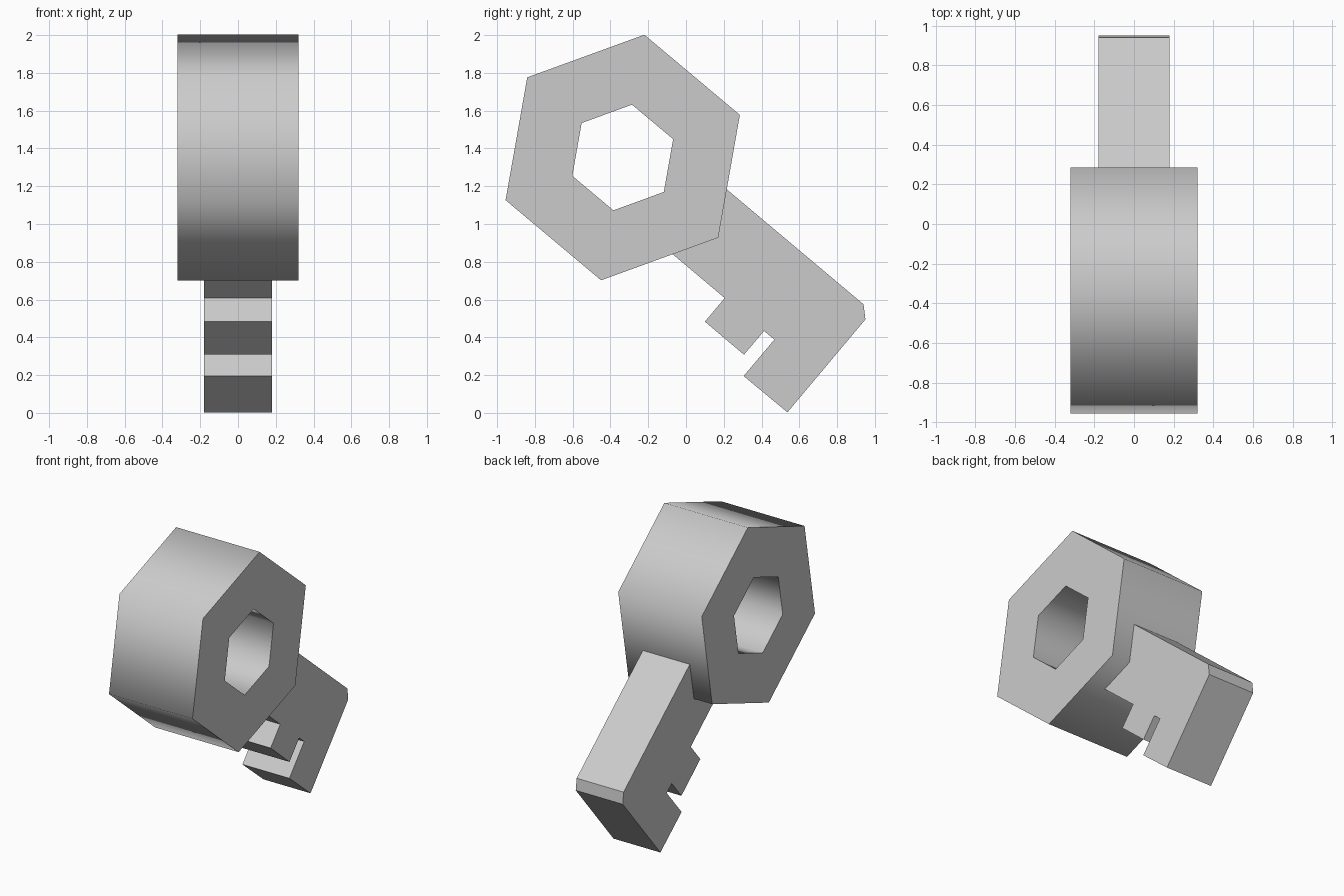
import bpy, bmesh, math

default = bpy.data.objects.get("Cube")
if default:
    bpy.data.objects.remove(default, do_unlink=True)

grey = bpy.data.materials.new("light_grey")
grey.use_nodes = True
colour = (0.6, 0.6, 0.6, 1)
grey.diffuse_color = colour
grey.node_tree.nodes["Principled BSDF"].inputs["Base Color"].default_value = colour


def finish(name, bm, smooth_angle):
    bmesh.ops.recalc_face_normals(bm, faces=bm.faces)
    mesh = bpy.data.meshes.new(name)
    bm.to_mesh(mesh)
    bm.free()
    mesh.materials.append(grey)
    obj = bpy.data.objects.new(name, mesh)
    bpy.context.collection.objects.link(obj)
    bpy.ops.object.select_all(action='DESELECT')
    obj.select_set(True)
    bpy.context.view_layer.objects.active = obj
    bpy.ops.object.shade_smooth_by_angle(angle=math.radians(smooth_angle))
    return obj


# Hexagonal bow: a thick ring with a hexagonal hole, softly shaded sides
def hexagon(bm, x, radius):
    angles = [math.radians(20 + 60 * i) for i in range(6)]
    return [bm.verts.new((x, -0.335 + radius * math.cos(a), 1.352 + radius * math.sin(a)))
            for a in angles]


bm = bmesh.new()
half = 0.32
loops = [hexagon(bm, x, r) for x, r in
         ((-half, 0.66), (half, 0.66), (half, 0.284), (-half, 0.284))]
for k in range(4):
    a, b = loops[k], loops[(k + 1) % 4]
    for i in range(6):
        j = (i + 1) % 6
        bm.faces.new((a[i], a[j], b[j], b[i]))
finish("key_bow", bm, 65)

# Shaft and bit: one side profile extruded across the width
profile = [(0.12, 1.264), (0.94, 0.575), (0.95, 0.495), (0.537, 0.003),
           (0.305, 0.195), (0.468, 0.388), (0.413, 0.434), (0.307, 0.308),
           (0.10, 0.483), (0.205, 0.608), (-0.13, 0.89)]
bm = bmesh.new()
side = bm.faces.new([bm.verts.new((-0.18, y, z)) for y, z in profile])
grown = bmesh.ops.extrude_face_region(bm, geom=[side])
bmesh.ops.translate(bm, vec=(0.36, 0, 0),
                    verts=[v for v in grown["geom"] if isinstance(v, bmesh.types.BMVert)])
finish("key_shaft", bm, 30)
